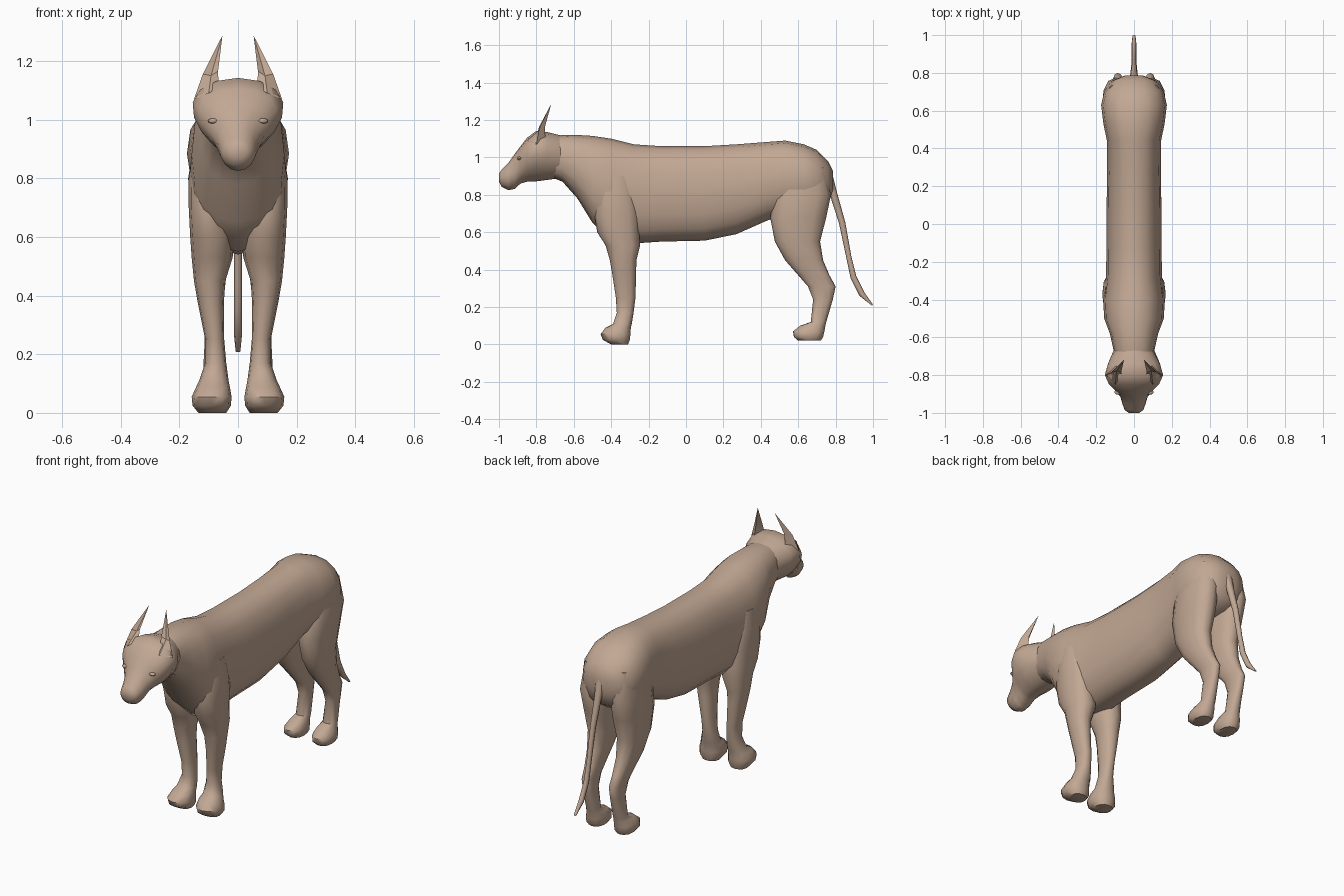
import bpy, bmesh, math
from mathutils import Vector

if "Cube" in bpy.data.objects:
    bpy.data.objects.remove(bpy.data.objects["Cube"])

FUR = (0.54, 0.39, 0.295, 1)
fur = bpy.data.materials.new("tan fur")
fur.use_nodes = True
fur.diffuse_color = FUR
fur.node_tree.nodes["Principled BSDF"].inputs["Base Color"].default_value = FUR


def finish(name, bm, angle=50):
    """Turn a bmesh into a smooth shaded fur object."""
    bmesh.ops.recalc_face_normals(bm, faces=bm.faces)
    mesh = bpy.data.meshes.new(name)
    bm.to_mesh(mesh)
    bm.free()
    mesh.materials.append(fur)
    ob = bpy.data.objects.new(name, mesh)
    bpy.context.collection.objects.link(ob)
    bpy.ops.object.select_all(action="DESELECT")
    ob.select_set(True)
    bpy.context.view_layer.objects.active = ob
    bpy.ops.object.shade_smooth_by_angle(angle=math.radians(angle))
    return ob


def loft(name, rings):
    """Skin a list of equal-sized rings and cap both ends."""
    bm = bmesh.new()
    loops = [[bm.verts.new(p) for p in ring] for ring in rings]
    for a, b in zip(loops, loops[1:]):
        for i in range(len(a)):
            j = (i + 1) % len(a)
            bm.faces.new((a[i], a[j], b[j], b[i]))
    bm.faces.new(loops[0])
    bm.faces.new(loops[-1])
    return finish(name, bm)


def oval(count, power=2.0):
    """Unit superellipse points."""
    for i in range(count):
        a = math.tau * i / count
        c, s = math.cos(a), math.sin(a)
        yield (math.copysign(abs(c) ** (2 / power), c),
               math.copysign(abs(s) ** (2 / power), s))


def upright_ring(y, low, high, width, taper=0.0, power=2.0):
    mid, half = (low + high) / 2, (high - low) / 2
    return [Vector((width * u * (1 + taper * v), y, mid + half * v))
            for u, v in oval(16, power)]


def level_ring(side, z, back, front, inner, outer):
    mx, my = (inner + outer) / 2, (back + front) / 2
    return [Vector((side * (mx + (outer - inner) / 2 * u), my + (front - back) / 2 * v, z))
            for u, v in oval(12, 2.3)]


def bump(name, centre, size):
    bm = bmesh.new()
    bmesh.ops.create_uvsphere(bm, u_segments=10, v_segments=6, radius=1)
    bmesh.ops.scale(bm, vec=size, verts=bm.verts)
    bmesh.ops.translate(bm, vec=centre, verts=bm.verts)
    finish(name, bm)


# Neck, chest, belly and rump: y, bottom, top, half width
torso = [
    (-.76, .91, 1.10, .09), (-.66, .87, 1.12, .11), (-.58, .78, 1.12, .128),
    (-.50, .65, 1.115, .158), (-.40, .55, 1.10, .163), (-.28, .54, 1.07, .148),
    (-.13, .55, 1.06, .146), (.10, .555, 1.06, .145), (.27, .59, 1.07, .142),
    (.44, .665, 1.083, .143), (.53, .69, 1.09, .162), (.63, .70, 1.07, .174),
    (.70, .71, 1.04, .158), (.76, .75, .98, .115), (.785, .82, .93, .05),
]
loft("torso", [upright_ring(*r, power=2.3) for r in torso])

# Head and muzzle: y, bottom, top, half width, taper
head = [
    (-1.0, .87, .915, .028, 0), (-.985, .842, .935, .05, 0),
    (-.95, .825, .97, .062, 0), (-.915, .832, 1.02, .072, .05),
    (-.885, .86, 1.06, .096, .2), (-.85, .87, 1.105, .128, .3),
    (-.80, .872, 1.142, .15, .3), (-.74, .88, 1.135, .138, .2),
    (-.67, .89, 1.118, .108, 0),
]
loft("head", [upright_ring(*r) for r in head])
bump("nose", (0, -.985, .908), (.034, .014, .02))

# Legs with paws: z, y range, x range
front_leg = [
    (.90, -.46, -.30, .06, .155), (.80, -.48, -.27, .04, .168),
    (.70, -.49, -.25, .03, .168), (.60, -.475, -.25, .015, .163),
    (.53, -.43, -.245, .018, .158), (.45, -.407, -.265, .043, .15),
    (.38, -.395, -.267, .048, .138), (.25, -.375, -.27, .047, .112),
    (.17, -.37, -.28, .04, .112), (.11, -.39, -.29, .032, .132),
    (.09, -.43, -.295, .028, .142), (.055, -.457, -.297, .022, .158),
    (.025, -.445, -.3, .024, .155), (0, -.40, -.31, .04, .135),
]
hind_leg = [
    (.95, .54, .74, .06, .145), (.80, .475, .775, .02, .17),
    (.68, .45, .75, .018, .163), (.55, .475, .717, .03, .153),
    (.45, .53, .733, .042, .14), (.37, .60, .767, .05, .125),
    (.31, .652, .80, .055, .116), (.24, .68, .785, .055, .114),
    (.12, .667, .75, .048, .12), (.10, .61, .745, .042, .128),
    (.07, .572, .74, .034, .142), (.04, .577, .733, .033, .145),
    (.02, .60, .72, .045, .13),
]
# Ear: base ring, waist ring with a hollow front, then the tip
ear_base = [(.15, -.80, 1.07), (.10, -.85, 1.09), (.066, -.80, 1.11), (.10, -.75, 1.08)]
ear_waist = [(.12, -.785, 1.155), (.092, -.778, 1.15), (.068, -.785, 1.165), (.09, -.755, 1.16)]
ear_tip = (.053, -.72, 1.287)

for side, word in ((1, "left"), (-1, "right")):
    loft("front_leg_" + word, [level_ring(side, *r) for r in front_leg])
    loft("hind_leg_" + word, [level_ring(side, *r) for r in hind_leg])
    bump("eyelid_" + word, (side * .084, -.89, .995), (.02, .014, .009))

    bm = bmesh.new()
    base, waist = ([bm.verts.new((side * x, y, z)) for x, y, z in ring]
                   for ring in (ear_base, ear_waist))
    tip = bm.verts.new((side * ear_tip[0], *ear_tip[1:]))
    for i in range(4):
        j = (i + 1) % 4
        bm.faces.new((base[i], base[j], waist[j], waist[i]))
        bm.faces.new((waist[i], waist[j], tip))
    bm.faces.new(base)
    finish("ear_" + word, bm, 30)

# Tail: y, z, thickness, half width
tail = [(.755, .90, .03, .03), (.79, .80, .02, .02), (.835, .65, .017, .015),
        (.87, .47, .014, .013), (.895, .36, .016, .014), (.94, .27, .016, .014),
        (.997, .21, .004, .008)]
rings = []
for i, (y, z, thick, width) in enumerate(tail):
    a, b = tail[max(i - 1, 0)], tail[min(i + 1, len(tail) - 1)]
    across = Vector((0, a[1] - b[1], b[0] - a[0])).normalized()
    rings.append([Vector((width * u, y, z)) + across * thick * v for u, v in oval(8)])
loft("tail", rings)
